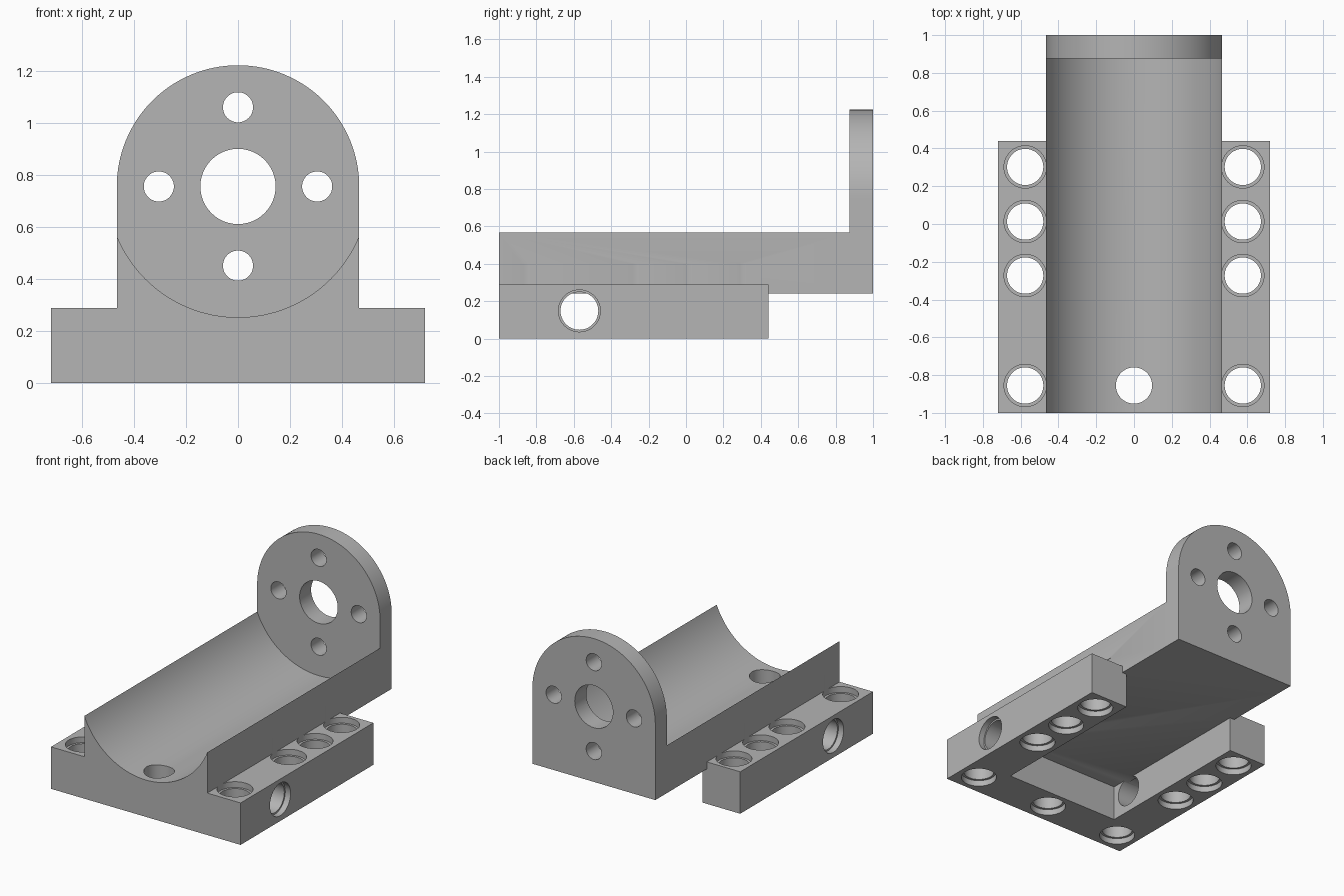
import bpy, bmesh, math
from mathutils import Vector, Matrix

if "Cube" in bpy.data.objects:
    bpy.data.objects.remove(bpy.data.objects["Cube"], do_unlink=True)

grey = bpy.data.materials.new("machined_grey")
grey.use_nodes = True
grey.diffuse_color = (0.46, 0.46, 0.46, 1)
grey.node_tree.nodes["Principled BSDF"].inputs["Base Color"].default_value = grey.diffuse_color

HALF, BASE_HALF = 0.467, 0.72        # half widths of cradle and base
BASE_TOP, FLOOR = 0.288, 0.24        # base height, underside of cradle
BASE_BACK, PLATE_FRONT = 0.44, 0.875
RAIL = 0.288                         # rail width and front bar depth
AXIS_Z, TROUGH_R = 0.757, 0.504
HOLE_R, BORE_R, BORE_DEPTH = 0.096, 0.112, 0.04


def extrude(name, points, direction):
    """Solid made by pushing a closed profile along a vector."""
    bm = bmesh.new()
    face = bm.faces.new([bm.verts.new(p) for p in points])
    result = bmesh.ops.extrude_face_region(bm, geom=[face])
    verts = [v for v in result["geom"] if isinstance(v, bmesh.types.BMVert)]
    bmesh.ops.translate(bm, verts=verts, vec=Vector(direction))
    bmesh.ops.recalc_face_normals(bm, faces=bm.faces)
    return finish(name, bm)


def rod(name, start, end, radius, sides=48):
    """Cylinder running between two points."""
    start, end = Vector(start), Vector(end)
    turn = (end - start).to_track_quat("Z", "Y").to_matrix().to_4x4()
    bm = bmesh.new()
    bmesh.ops.create_cone(bm, cap_ends=True, segments=sides, radius1=radius,
                          radius2=radius, depth=(end - start).length,
                          matrix=Matrix.Translation((start + end) / 2) @ turn)
    return finish(name, bm)


def finish(name, bm):
    mesh = bpy.data.meshes.new(name)
    bm.to_mesh(mesh)
    bm.free()
    mesh.materials.append(grey)
    obj = bpy.data.objects.new(name, mesh)
    bpy.context.collection.objects.link(obj)
    return obj


def combine(target, tool, operation="DIFFERENCE"):
    """Boolean the tool into the target, then discard the tool."""
    mod = target.modifiers.new(tool.name, "BOOLEAN")
    mod.operation, mod.solver, mod.object = operation, "EXACT", tool
    bpy.context.view_layer.objects.active = target
    bpy.ops.object.modifier_apply(modifier=mod.name)
    bpy.data.objects.remove(tool, do_unlink=True)


# U-shaped base: two rails joined by a front bar
inner, bar_back = BASE_HALF - RAIL, RAIL - 1
half_u = [(BASE_HALF, -1), (BASE_HALF, BASE_BACK), (inner, BASE_BACK), (inner, bar_back)]
outline = half_u + [(-x, y) for x, y in reversed(half_u)]
bracket = extrude("cradle_bracket", [(x, y, 0) for x, y in outline], (0, 0, BASE_TOP))

# Counterbored cross holes through the rails
for side in (-1, 1):
    def at(x):
        return (side * x, -0.57, 0.148)
    combine(bracket, rod("cross_hole", at(0.2), at(0.9), 0.101))
    combine(bracket, rod("cross_bore", at(BASE_HALF - BORE_DEPTH), at(0.9), BORE_R))

# Long cradle block
cradle = extrude("cradle", [(-HALF, -1, FLOOR), (HALF, -1, FLOOR),
                            (HALF, -1, 0.7), (-HALF, -1, 0.7)], (0, 1.95, 0))
combine(bracket, cradle, "UNION")

# Upright end plate with a rounded top
arc = [(HALF * math.cos(math.pi * i / 64), PLATE_FRONT,
        AXIS_Z + HALF * math.sin(math.pi * i / 64)) for i in range(65)]
corners = [(-HALF, PLATE_FRONT, FLOOR), (HALF, PLATE_FRONT, FLOOR)]
plate = extrude("end_plate", arc + corners, (0, 1 - PLATE_FRONT, 0))
combine(bracket, plate, "UNION")

# Round trough along the cradle
combine(bracket, rod("trough", (0, -1.2, AXIS_Z), (0, PLATE_FRONT, AXIS_Z), TROUGH_R, 128))

# Shaft hole and four bolt holes in the end plate
holes = [(0, 0, 0.145)]
holes += [(dx * 0.305, dz * 0.305, 0.058) for dx, dz in ((1, 0), (-1, 0), (0, 1), (0, -1))]
for x, dz, radius in holes:
    z = AXIS_Z + dz
    combine(bracket, rod("plate_hole", (x, 0.8, z), (x, 1.1, z), radius))

# Vertical holes, counterbored at both ends on the rails, below only in the bar
rail_x = BASE_HALF - RAIL / 2
spots = [(side * rail_x, y) for side in (-1, 1) for y in (-0.855, -0.273, 0.013, 0.302)]
for x, y in spots + [(0, -0.855)]:
    combine(bracket, rod("mount_hole", (x, y, -0.1), (x, y, 0.4), HOLE_R))
    combine(bracket, rod("lower_bore", (x, y, -0.1), (x, y, BORE_DEPTH), BORE_R))
    if x:
        combine(bracket, rod("upper_bore", (x, y, BASE_TOP - BORE_DEPTH), (x, y, 0.4), BORE_R))

# Smooth the curved walls, keep the edges crisp
bpy.ops.object.select_all(action="DESELECT")
bracket.select_set(True)
bpy.context.view_layer.objects.active = bracket
bpy.ops.object.shade_smooth_by_angle(angle=math.radians(30))
